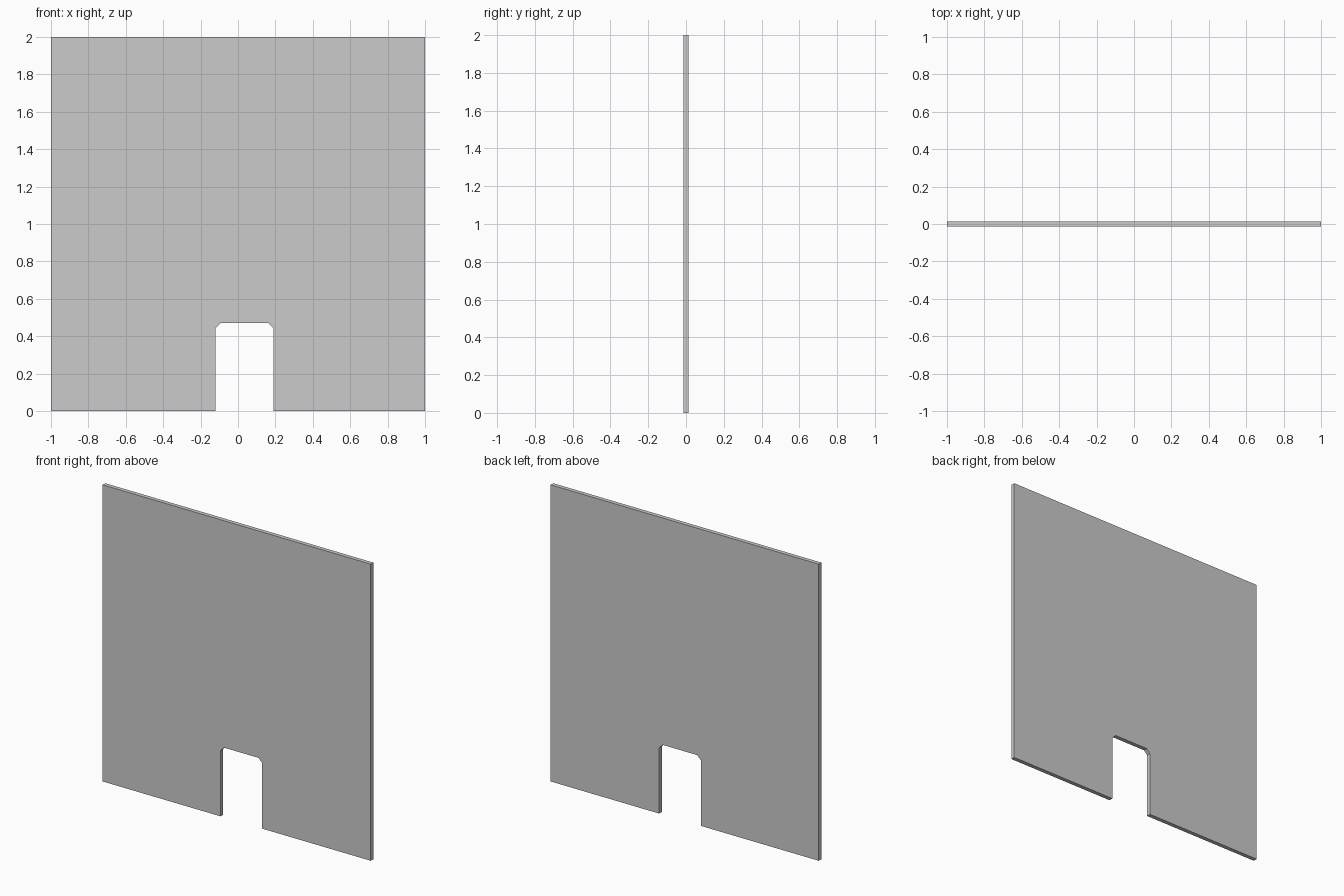
import bpy
import bmesh

if "Cube" in bpy.data.objects:
    bpy.data.objects.remove(bpy.data.objects["Cube"])

THICKNESS = 0.028
LEFT, RIGHT, TOP, CHAMFER = -0.12, 0.19, 0.47, 0.027

# Panel outline in x, z, with a chamfered doorway cut into the bottom edge
outline = [
    (-1, 0), (LEFT, 0),
    (LEFT, TOP - CHAMFER), (LEFT + CHAMFER, TOP),
    (RIGHT - CHAMFER, TOP), (RIGHT, TOP - CHAMFER),
    (RIGHT, 0), (1, 0), (1, 2), (-1, 2),
]

# Wall panel: extrude the outline through its thickness
bm = bmesh.new()
face = bm.faces.new([bm.verts.new((x, -THICKNESS / 2, z)) for x, z in outline])
result = bmesh.ops.extrude_face_region(bm, geom=[face], use_keep_orig=True)
moved = [g for g in result["geom"] if isinstance(g, bmesh.types.BMVert)]
bmesh.ops.translate(bm, verts=moved, vec=(0, THICKNESS, 0))
bmesh.ops.recalc_face_normals(bm, faces=bm.faces)

mesh = bpy.data.meshes.new("wall_panel")
bm.to_mesh(mesh)
bm.free()
bpy.context.collection.objects.link(bpy.data.objects.new("wall_panel", mesh))
